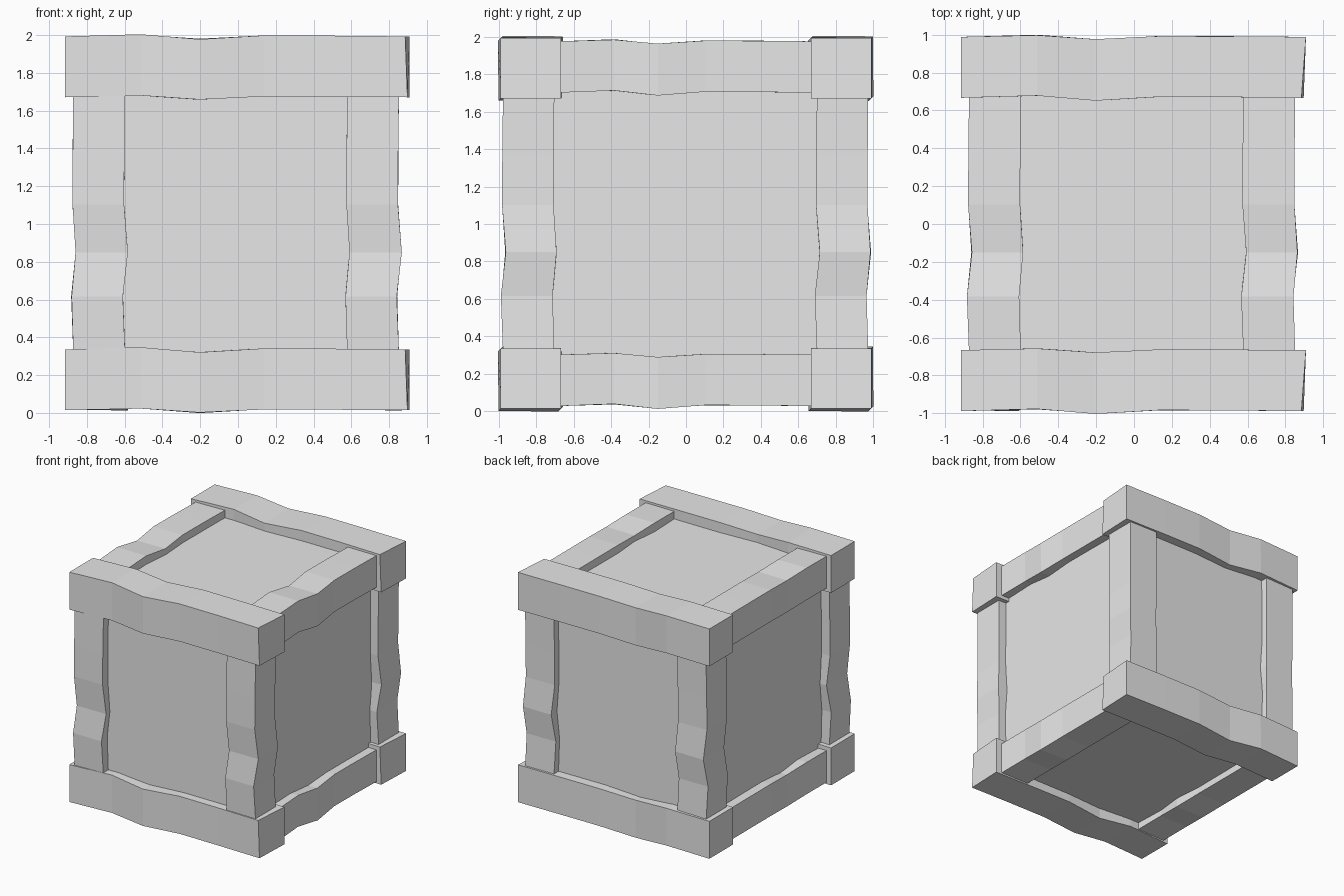
import bpy
import bmesh
from mathutils import Vector

cube = bpy.data.objects.get("Cube")
if cube:
    bpy.data.objects.remove(cube, do_unlink=True)

grey = bpy.data.materials.new("plain_grey")
grey.use_nodes = True
colour = (0.8, 0.8, 0.8, 1)
grey.diffuse_color = colour
grey.node_tree.nodes["Principled BSDF"].inputs["Base Color"].default_value = colour

# Stations along a beam (-1 to 1) and how far the hewn timber wanders there
STATIONS = [-1, -0.56, -0.22, 0.15, 0.55, 1]
WANDER = [0, 0.009, -0.012, 0.004, 0.003, 0]
CORNERS = [(-1, -1), (1, -1), (1, 1), (-1, 1)]


def finish(name, bm):
    bmesh.ops.recalc_face_normals(bm, faces=bm.faces)
    mesh = bpy.data.meshes.new(name)
    bm.to_mesh(mesh)
    bm.free()
    mesh.materials.append(grey)
    obj = bpy.data.objects.new(name, mesh)
    bpy.context.collection.objects.link(obj)


def beam(name, axis, centre, half_length, half_width, signs, skew=0):
    """Rough square beam along an axis; signs set the wander on the cross axes."""
    bm = bmesh.new()
    across = [a for a in range(3) if a != axis]
    rings = []
    for t, w in zip(STATIONS, WANDER):
        ring = []
        for i, corner in enumerate(CORNERS):
            p = Vector(centre)
            p[axis] += t * half_length
            if t == 1 and corner[0] == -1:
                p[axis] -= skew * (1 + (corner[1] > 0))
            for a, c, s in zip(across, corner, signs):
                p[a] += c * half_width + s * w * (1 + 0.25 * (i % 2))
            ring.append(bm.verts.new(p))
        rings.append(ring)
    for r, q in zip(rings, rings[1:]):
        for i in range(4):
            j = (i + 1) % 4
            bm.faces.new((r[i], r[j], q[j], q[i]))
    bm.faces.new(rings[0])
    bm.faces.new(rings[-1])
    finish(name, bm)


# Recessed panels, one solid core
bm = bmesh.new()
bmesh.ops.create_cube(bm, size=1)
bmesh.ops.scale(bm, vec=(1.57, 1.82, 1.82), verts=bm.verts)
bmesh.ops.translate(bm, vec=(-0.01, 0, 1), verts=bm.verts)
finish("panel_core", bm)

# Long beams running left to right on the four edges
for level, z in (("bottom", 0.175), ("top", 1.832)):
    for side, y in (("front", -0.828), ("back", 0.828)):
        beam(f"{level}_{side}_beam", 0, (-0.003, y, z), 0.912, 0.161, (1, 1), 0.012)

# Corner posts, and the cross beams running front to back
for side, x in (("right", -0.735), ("left", 0.715)):
    for end, y in (("front", -0.84), ("back", 0.836)):
        beam(f"{end}_{side}_post", 2, (x, y, 1), 0.685, 0.137, (-1, -1))
    for level, z in (("bottom", 0.165), ("top", 1.838)):
        beam(f"{level}_{side}_cross_beam", 1, (x, 0, z), 0.685, 0.137, (-1, 1))
